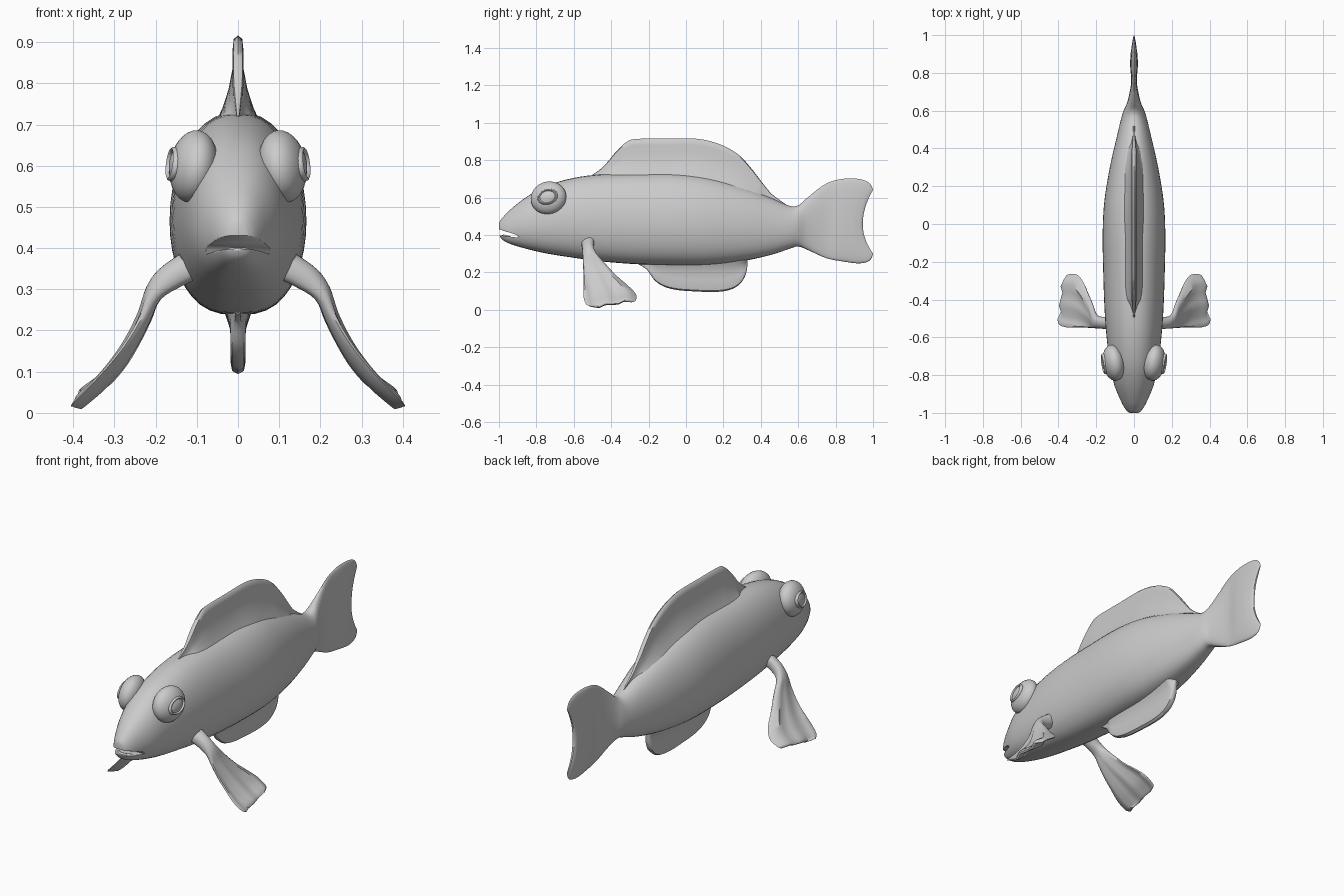
import bpy, bmesh, math
from mathutils import Matrix, Vector

if "Cube" in bpy.data.objects:
    bpy.data.objects.remove(bpy.data.objects["Cube"])


def smooth_rows(rows, steps):
    """Catmull-Rom interpolation through rows of numbers."""
    out = []
    for i in range(len(rows) - 1):
        a, b, c, d = (rows[max(0, min(len(rows) - 1, k))] for k in (i - 1, i, i + 1, i + 2))
        for s in range(steps):
            t = s / steps
            out.append([0.5 * (2 * q + (r - p) * t + (2 * p - 5 * q + 4 * r - u) * t * t
                               + (3 * q - p - 3 * r + u) * t ** 3) for p, q, r, u in zip(a, b, c, d)])
    return out + [list(rows[-1])]


def finish(name, bm, mirror=False):
    bmesh.ops.recalc_face_normals(bm, faces=bm.faces)
    me = bpy.data.meshes.new(name)
    bm.to_mesh(me)
    bm.free()
    ob = bpy.data.objects.new(name, me)
    bpy.context.collection.objects.link(ob)
    if mirror:
        ob.modifiers.new("mirror", 'MIRROR')
    for o in bpy.context.selected_objects:
        o.select_set(False)
    ob.select_set(True)
    bpy.context.view_layer.objects.active = ob
    bpy.ops.object.shade_smooth_by_angle(angle=math.radians(50))
    return ob


def loft(name, rings, mirror=False):
    """Skin rings of equal even length; ends closed with left-right strips."""
    bm = bmesh.new()
    vs = [[bm.verts.new(p) for p in r] for r in rings]
    n = len(vs[0])
    for a, b in zip(vs, vs[1:]):
        for i in range(n):
            bm.faces.new((a[i], a[(i + 1) % n], b[(i + 1) % n], b[i]))
    for r in (vs[0], vs[-1]):
        bm.faces.new((r[0], r[1], r[n - 1]))
        for i in range(1, n // 2 - 1):
            bm.faces.new((r[i], r[i + 1], r[n - i - 1], r[n - i]))
        bm.faces.new((r[n // 2 - 1], r[n // 2], r[n // 2 + 1]))
    return finish(name, bm, mirror)


# Body and tail: y, bottom, top, half width, notch of the trailing edge
body_sections = [
    (-1.00, .405, .465, .022, 0), (-.985, .377, .487, .042, 0), (-.94, .352, .535, .068, 0),
    (-.85, .325, .605, .105, 0), (-.74, .300, .665, .128, 0), (-.60, .278, .705, .145, 0),
    (-.45, .258, .724, .156, 0), (-.25, .243, .73, .163, 0), (-.05, .238, .73, .166, 0),
    (.12, .24, .71, .157, 0), (.30, .26, .66, .128, 0), (.45, .292, .60, .094, 0),
    (.55, .325, .557, .07, 0), (.60, .338, .558, .055, 0), (.65, .32, .60, .034, 0),
    (.75, .276, .675, .015, 0), (.84, .258, .70, .020, .01), (.92, .248, .70, .019, .03),
    (.97, .256, .685, .015, .05), (.992, .275, .663, .011, .055), (1.0, .30, .64, .005, .055)]


def body_ring(y, lo, hi, w, notch, n=40):
    mid = lo + (hi - lo) * .46
    ring = []
    for i in range(n):
        a = 2 * math.pi * i / n
        c, s = math.cos(a), math.sin(a)
        z = mid + c * ((hi - mid) if c > 0 else (mid - lo))
        x = math.copysign(abs(s) ** (.92 if c > 0 else .75), s) * w if abs(s) > 1e-6 else 0
        ring.append((x, y - notch * (1 - c * c), z))
    return ring


body = loft("body_and_tail", [body_ring(*r) for r in smooth_rows(body_sections, 4)])

# Mouth slit cut into the snout
bm = bmesh.new()
rows = [[bm.verts.new((x, y, z)) for y, z in ((-1.1, .462), (-.905, .400), (-.895, .385), (-1.1, .412))]
        for x in (-.2, .2)]
for i in range(4):
    j = (i + 1) % 4
    bm.faces.new((rows[0][i], rows[0][j], rows[1][j], rows[1][i]))
for r in rows:
    bm.faces.new(r)
cutter = finish("mouth_cutter", bm)
cutter.hide_render = True
cut = body.modifiers.new("mouth", 'BOOLEAN')
cut.operation, cut.object, cut.solver = 'DIFFERENCE', cutter, 'EXACT'
bpy.context.view_layer.objects.active = body
bpy.ops.object.modifier_apply(modifier=cut.name)
bpy.data.objects.remove(cutter)


# Upright fins: y, base z, tip z; flared at the base, thin at the tip
def upright_fin(name, sections, wb, wt):
    profile = [(0, wb), (.22, wb * .62), (.42, wb * .38), (.65, wt), (.85, wt), (.96, wt * .8)]
    rings = []
    for k, (y, base, tip) in enumerate(smooth_rows(sections, 4)):
        h = tip - base
        f = min(1, abs(h) / .12)
        side = [(w * f, base + h * t) for t, w in profile]
        rings.append([(0, y, tip)] + [(x, y, z) for x, z in side[::-1]]
                     + [(0, y, base)] + [(-x, y, z) for x, z in side])
    return loft(name, rings)


upright_fin("dorsal_fin", [
    (-.50, .69, .722), (-.46, .69, .75), (-.42, .69, .79), (-.37, .69, .85), (-.32, .69, .895),
    (-.27, .69, .913), (-.10, .69, .915), (.06, .69, .914), (.18, .66, .885), (.28, .63, .83),
    (.35, .60, .755), (.40, .58, .69), (.46, .56, .618), (.54, .53, .56)], .06, .013)
upright_fin("belly_fin", [
    (-.25, .28, .24), (-.21, .28, .215), (-.17, .28, .16), (-.12, .28, .125), (-.05, .28, .106),
    (.05, .28, .098), (.16, .28, .095), (.24, .28, .108), (.29, .28, .14),
    (.32, .28, .19), (.33, .29, .25)], .05, .018)

# Side fins: front edge x y z, back edge x y z, half thickness
side_fin = [
    (.11, -.56, .35, .11, -.49, .37, .04), (.16, -.555, .325, .17, -.492, .33, .034),
    (.205, -.552, .285, .205, -.475, .295, .023), (.23, -.55, .23, .225, -.42, .235, .018),
    (.262, -.548, .17, .25, -.365, .18, .015), (.30, -.547, .115, .275, -.31, .135, .013),
    (.345, -.548, .065, .31, -.268, .09, .012), (.385, -.535, .025, .36, -.268, .057, .010),
    (.397, -.51, .010, .372, -.285, .047, .005)]
rings = []
for fx, fy, fz, bx, by, bz, th in smooth_rows(side_fin, 4):
    f, b = Vector((fx, fy, fz)), Vector((bx, by, bz))
    out = Vector((.8, 0, .6))
    mid, half = (f + b) / 2, (f - b) / 2
    ring = []
    for i in range(20):
        a = 2 * math.pi * i / 20
        wave = .010 * math.sin(2.5 * math.pi * math.cos(a)) * min(1, max(0, (fx - .2) / .1))
        ring.append(mid + half * math.cos(a)
                    + out * (math.copysign(abs(math.sin(a)) ** .8, math.sin(a)) * th + wave))
    rings.append(ring)
loft("side_fins", rings, True)


# Eyes: bulging socket, raised rim and lens, mirrored
def ball(name, loc, scale, rot=Matrix()):
    bm = bmesh.new()
    bmesh.ops.create_uvsphere(bm, u_segments=28, v_segments=16, radius=1,
                              matrix=Matrix.Translation(loc) @ rot @ Matrix.Diagonal((*scale, 1)))
    finish(name, bm, True)


tilt = Matrix.Rotation(math.radians(-10), 4, 'Z') @ Matrix.Rotation(math.radians(-9), 4, 'Y') \
    @ Matrix.Rotation(math.radians(15), 4, 'X')
ball("eye_sockets", (.108, -.735, .598), (.057, .097, .088), tilt)
ball("eye_lenses", (.152, -.74, .604), (.014, .045, .033), tilt)
bm = bmesh.new()
rim = []
for i in range(28):
    a = 2 * math.pi * i / 28
    for j in range(8):
        b = 2 * math.pi * j / 8
        r = 1 + .16 * math.cos(b)
        p = tilt @ Vector((.010 * math.sin(b), .048 * r * math.cos(a), .036 * r * math.sin(a)))
        rim.append(bm.verts.new(p + Vector((.157, -.74, .604))))
for i in range(28):
    for j in range(8):
        k, m = (i + 1) % 28, (j + 1) % 8
        bm.faces.new((rim[i * 8 + j], rim[k * 8 + j], rim[k * 8 + m], rim[i * 8 + m]))
finish("eye_rims", bm, True)


# Lips: thin tubes following the mouth edges
def lip(name, y, z, back_z, r):
    rings = []
    for i in range(17):
        u = i / 8 - 1
        c = Vector((.05 * u, y + .045 * u * u, z + (back_z - z) * u * u))
        k = r * math.sqrt(max(.05, 1 - u ** 4))
        rings.append([c + Vector((0, k * math.sin(q * math.pi / 5), k * math.cos(q * math.pi / 5)))
                      for q in range(10)])
    loft(name, rings)


lip("upper_lip", -.985, .441, .432, .011)
lip("lower_lip", -.975, .391, .383, .011)
